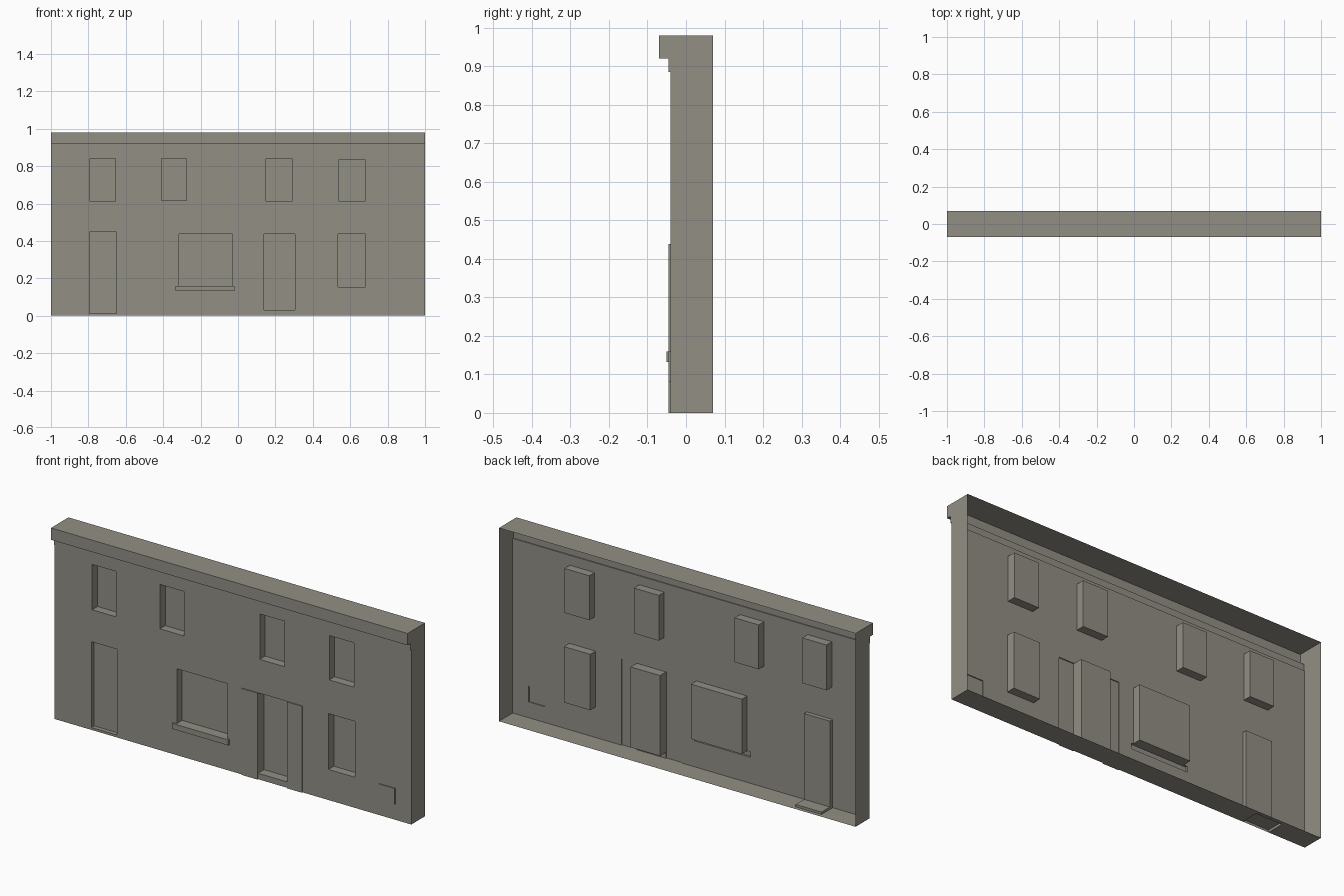
import bpy

if "Cube" in bpy.data.objects:
    bpy.data.objects.remove(bpy.data.objects["Cube"])

WALL_Y, BACK_Y = -0.04, 0.07

stone = bpy.data.materials.new("warm_grey_stone")
stone.diffuse_color = (0.29, 0.275, 0.235, 1)
stone.use_nodes = True
stone.node_tree.nodes["Principled BSDF"].inputs["Base Color"].default_value = stone.diffuse_color


def make(name, verts, faces):
    mesh = bpy.data.meshes.new(name)
    mesh.from_pydata(verts, [], faces)
    mesh.materials.append(stone)
    obj = bpy.data.objects.new(name, mesh)
    bpy.context.collection.objects.link(obj)
    return obj


# Plane mappings: (u, v, depth) to world position
def front(u, v, d):
    return (u, d, v)


def under(u, v, d):
    return (v, u, d)


def corners(r):
    u0, u1, v0, v1 = r
    return [(u0, v0), (u1, v0), (u1, v1), (u0, v1)]


def panel(name, place, bounds, holes, d):
    """Flat sheet with rectangular holes."""
    us = sorted({u for r in [bounds] + holes for u in r[:2]})
    vs = sorted({v for r in [bounds] + holes for v in r[2:]})
    n = len(vs)
    verts = [place(u, v, d) for u in us for v in vs]
    faces = []
    for i in range(len(us) - 1):
        for j in range(n - 1):
            u, v = (us[i] + us[i + 1]) / 2, (vs[j] + vs[j + 1]) / 2
            if not any(r[0] < u < r[1] and r[2] < v < r[3] for r in holes):
                faces.append((i * n + j, (i + 1) * n + j, (i + 1) * n + j + 1, i * n + j + 1))
    make(name, verts, faces)


def pocket(name, place, rect, d0, d1):
    """Open box pressed in or out of a sheet."""
    c = corners(rect)
    verts = [place(u, v, d) for d in (d0, d1) for u, v in c]
    faces = [(4, 5, 6, 7)] + [(i, (i + 1) % 4, (i + 1) % 4 + 4, i + 4) for i in range(4)]
    make(name, verts, faces)


# Openings and raised plates: x0, x1, z0, z1, end depth
features = [
    ("upper_window_1", (-0.79, -0.655, 0.61, 0.84), 0.003),
    ("upper_window_2", (-0.41, -0.275, 0.615, 0.84), 0.003),
    ("upper_window_3", (0.15, 0.29, 0.61, 0.84), 0.003),
    ("upper_window_4", (0.54, 0.68, 0.61, 0.835), 0.003),
    ("left_door", (-0.795, -0.65, 0.012, 0.447), -0.018),
    ("shop_window", (-0.315, -0.03, 0.16, 0.438), 0.003),
    ("main_door", (0.14, 0.305, 0.03, 0.438), 0.008),
    ("lower_right_window", (0.535, 0.683, 0.155, 0.438), 0.003),
    ("window_sill", (-0.335, -0.02, 0.132, 0.16), -0.05),
    ("door_pilaster_left", (0.05, 0.14, 0.0, 0.438), -0.045),
    ("door_pilaster_right", (0.305, 0.39, 0.0, 0.438), -0.045),
    ("low_wall_plate", (0.82, 0.91, 0.08, 0.16), -0.045),
]
panel("front_wall", front, (-1, 1, 0, 0.885), [f[1] for f in features], WALL_Y)
for name, rect, depth in features:
    pocket(name, front, rect, WALL_Y, depth)

# Floor sheet with a shallow threshold pressed up from below
threshold = (WALL_Y, 0.05, -0.795, -0.65)
panel("floor", under, (WALL_Y, BACK_Y, -1, 1), [threshold], 0)
pocket("threshold", under, threshold, 0, 0.012)

# End walls
for side, x in (("left", -1), ("right", 1)):
    quad = [(x, WALL_Y, 0), (x, BACK_Y, 0), (x, BACK_Y, 0.885), (x, WALL_Y, 0.885)]
    make(side + "_end_wall", quad, [(0, 1, 2, 3) if x > 0 else (3, 2, 1, 0)])

# Hollow cornice with closed ends, open at the back
profile = [(WALL_Y, 0.885), (-0.045, 0.885), (-0.045, 0.92), (-0.07, 0.92),
           (-0.07, 0.98), (BACK_Y, 0.98), (BACK_Y, 0.885)]
n = len(profile)
verts = [(x, y, z) for x in (-1, 1) for y, z in profile]
faces = [(i, i + n, i + n + 1, i + 1) for i in range(n - 2)]
faces += [tuple(range(n)), tuple(reversed(range(n, 2 * n)))]
make("cornice", verts, faces)
